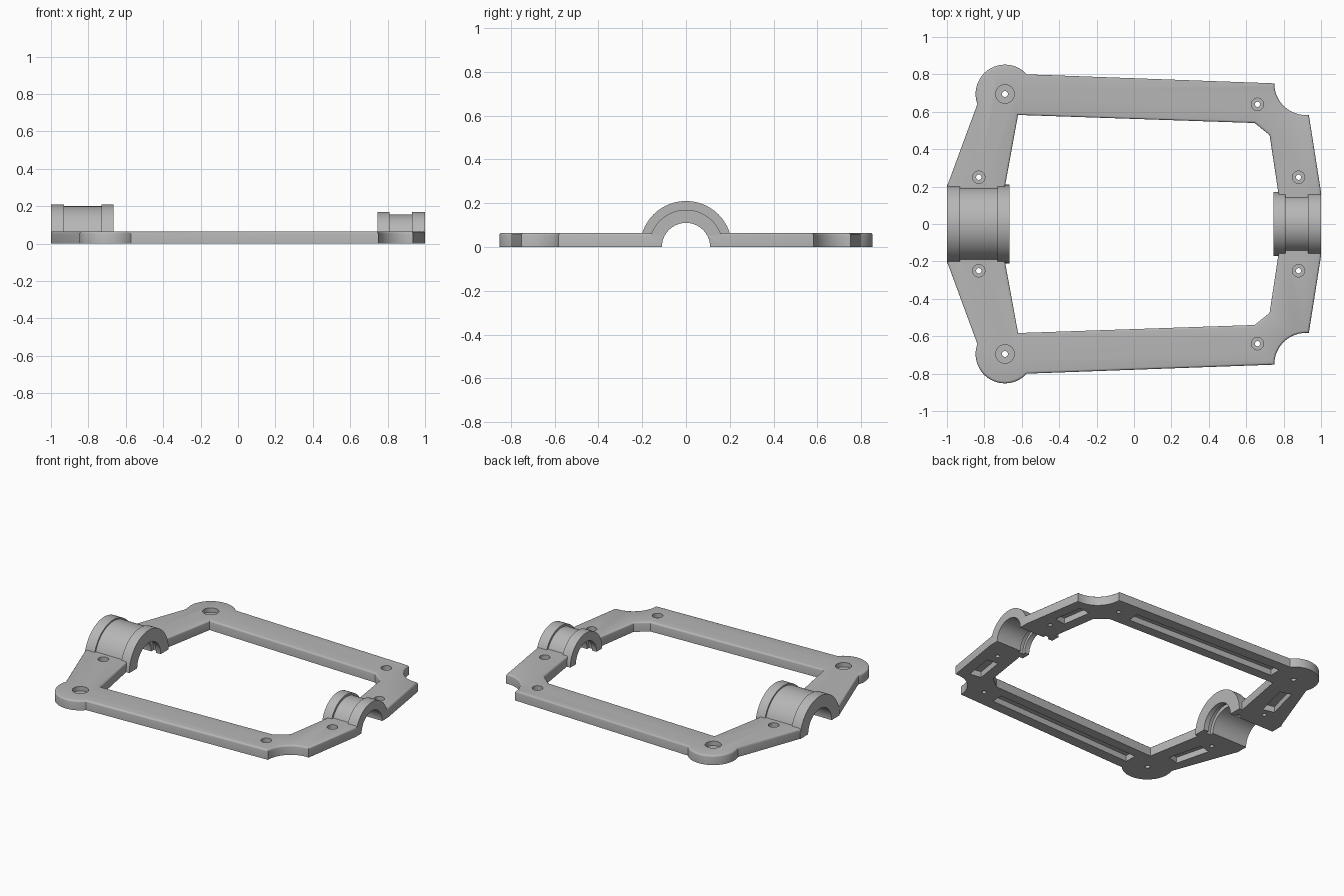
import bpy, bmesh
from math import sin, cos, pi, radians, atan2
from mathutils import Matrix

old = bpy.data.objects.get("Cube")
if old:
    bpy.data.objects.remove(old, do_unlink=True)

THICK = 0.065
grey = bpy.data.materials.new("matte_grey")
grey.use_nodes = True
colour = (0.47, 0.47, 0.47, 1)
grey.diffuse_color = colour
grey.node_tree.nodes["Principled BSDF"].inputs["Base Color"].default_value = colour


def finish(bm, name):
    bmesh.ops.recalc_face_normals(bm, faces=bm.faces[:])
    mesh = bpy.data.meshes.new(name)
    bm.to_mesh(mesh)
    bm.free()
    mesh.materials.append(grey)
    ob = bpy.data.objects.new(name, mesh)
    bpy.context.collection.objects.link(ob)
    return ob


def activate(ob):
    bpy.ops.object.select_all(action='DESELECT')
    ob.select_set(True)
    bpy.context.view_layer.objects.active = ob


def smooth(ob):
    activate(ob)
    bpy.ops.object.shade_smooth_by_angle(angle=radians(35))


def lathe(name, profile, place, full, steps):
    """Turn (radius, height) points; a half turn gets end caps."""
    bm = bmesh.new()
    sweep = 2 * pi if full else pi
    rings = []
    for i in range(steps if full else steps + 1):
        a = sweep * i / steps
        rings.append([bm.verts.new(place(r * cos(a), r * sin(a), h)) for r, h in profile])
    pairs = list(zip(rings, rings[1:]))
    if full:
        pairs.append((rings[-1], rings[0]))
    n = len(profile)
    for a, b in pairs:
        for j in range(n - 1 if full else n):
            k = (j + 1) % n
            bm.faces.new((a[j], a[k], b[k], b[j]))
    if full:
        bmesh.ops.remove_doubles(bm, verts=bm.verts[:], dist=1e-5)
    else:
        bm.faces.new(rings[0])
        bm.faces.new(rings[-1])
    return finish(bm, name)


def arc(cx, cy, r, start, end, n):
    return [(cx + r * cos(radians(start + (end - start) * i / n)),
             cy + r * sin(radians(start + (end - start) * i / n))) for i in range(n + 1)]


# Half of the frame plate, with rounded top edges
outline = [(-1, 0), (-1, 0.2)]
outline += arc(-0.69, 0.695, 0.157, 200, 42, 28)
outline += arc(0.92, 0.752, 0.17, 180, 270, 14)
outline += [(0.935, 0.582), (1, 0.17), (1, 0), (0.772, 0), (0.772, 0.165),
            (0.725, 0.475), (0.645, 0.54), (-0.62, 0.583), (-0.69, 0.2), (-0.69, 0)]
bm = bmesh.new()
base = bm.faces.new([bm.verts.new((x, y, 0)) for x, y in outline])
top = bmesh.ops.extrude_face_region(bm, geom=[base], use_keep_orig=True)
bmesh.ops.translate(bm, vec=(0, 0, THICK),
                    verts=[v for v in top["geom"] if isinstance(v, bmesh.types.BMVert)])
bmesh.ops.recalc_face_normals(bm, faces=bm.faces[:])
rim = [e for e in bm.edges if all(v.co.z > 0.01 for v in e.verts)
       and max(v.co.y for v in e.verts) > 0.01]
bmesh.ops.bevel(bm, geom=rim, offset=0.012, segments=3, profile=0.5,
                affect='EDGES', clamp_overlap=True)
plate = finish(bm, "frame_plate")

cutters = []

# Bearing saddles at both ends: side, length, flange, neck, bore, groove radii
for name, side, length, flange, neck, bore, groove in (
        ("large_bearing_saddle", -1, 0.335, 0.21, 0.2, 0.125, 0.15),
        ("small_bearing_saddle", 1, 0.255, 0.17, 0.155, 0.11, 0.13)):
    inner = 1 - length
    g0, g1 = inner + 0.035, inner + 0.07
    f0, f1 = inner + 0.065, 0.93

    def along_x(u, v, h, s=side):
        return (s * h, u, v)

    outside = [(flange, inner), (flange, f0), (neck, f0),
               (neck, f1), (flange, f1), (flange, 1)]
    channel = [(groove, g1), (groove, g0)]
    inside = [(bore, 1), (bore, g1)] + channel + [(bore, g0), (bore, inner)]
    smooth(lathe(name, outside + inside, along_x, False, 48))
    cut = [(0, 1.1), (bore, 1.1)] + inside[1:5] + [(bore, inner - 0.1), (0, inner - 0.1)]
    cutters.append(lathe("bore_cutter", cut, along_x, True, 96))

# Counterbored screw holes
for x, y, wide, narrow in ((-0.69, 0.695, 0.05, 0.016), (-0.83, 0.25, 0.033, 0.014),
                           (0.88, 0.25, 0.033, 0.014), (0.66, 0.64, 0.033, 0.014)):
    step = [(0, -0.1), (narrow, -0.1), (narrow, 0.035), (wide, 0.035), (wide, 0.2), (0, 0.2)]
    cutters.append(lathe("screw_cutter", step,
                         lambda u, v, h: (x + u, y + v, h), True, 24))

# Weight-saving pockets underneath
for x, y, length, angle in ((0, 0.668, 1.1, -0.036),
                            (-0.79, 0.42, 0.24, atan2(0.39, 0.1)),
                            (0.845, 0.42, 0.2, atan2(-0.36, 0.055))):
    bm = bmesh.new()
    bmesh.ops.create_cube(bm, size=1, matrix=Matrix.Translation((x, y, 0))
                          @ Matrix.Rotation(angle, 4, 'Z')
                          @ Matrix.Diagonal((length, 0.08, 0.08, 1)))
    cutters.append(finish(bm, "pocket_cutter"))

# Cut the half plate, then mirror it
activate(plate)
for cutter in cutters:
    cutter.hide_render = True
    mod = plate.modifiers.new("cut", 'BOOLEAN')
    mod.operation = 'DIFFERENCE'
    mod.solver = 'EXACT'
    mod.object = cutter
    bpy.ops.object.modifier_apply(modifier=mod.name)
mirror = plate.modifiers.new("mirror", 'MIRROR')
mirror.use_axis = (False, True, False)
bpy.ops.object.modifier_apply(modifier=mirror.name)
for cutter in cutters:
    bpy.data.objects.remove(cutter, do_unlink=True)
smooth(plate)
